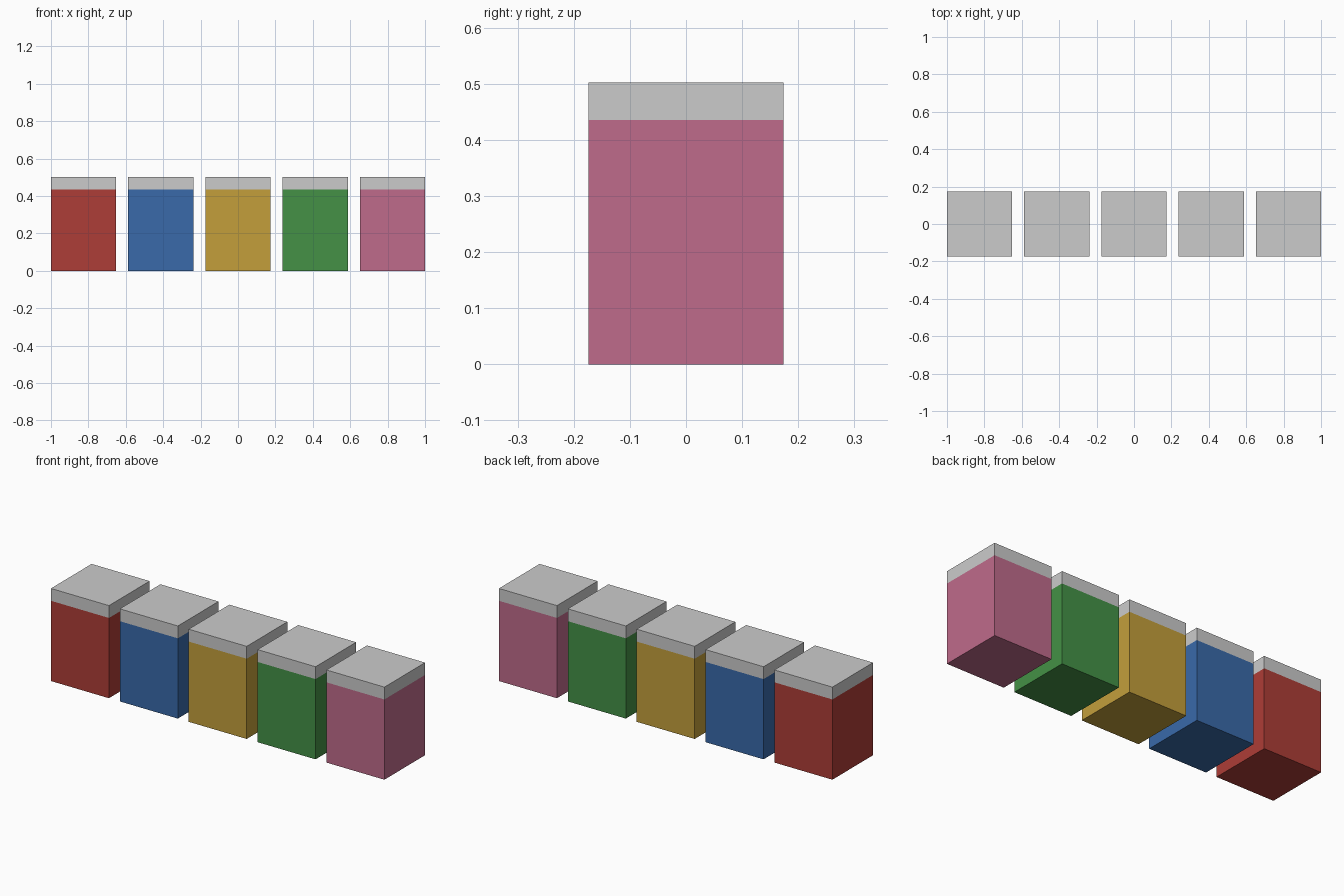
import bpy

if "Cube" in bpy.data.objects:
    bpy.data.objects.remove(bpy.data.objects["Cube"])

WIDTH, PITCH = 0.348, 0.413
BODY_TOP, LID_TOP = 0.435, 0.502

COLOURS = {
    "red": (0.42, 0.047, 0.038, 1),
    "blue": (0.041, 0.144, 0.40, 1),
    "yellow": (0.546, 0.347, 0.044, 1),
    "green": (0.058, 0.283, 0.061, 1),
    "pink": (0.52, 0.147, 0.258, 1),
}


def block(name, x, z0, z1):
    bpy.ops.mesh.primitive_cube_add(size=1, location=(x, 0, (z0 + z1) / 2))
    obj = bpy.context.object
    obj.name = name
    obj.scale = (WIDTH, WIDTH, z1 - z0)
    bpy.ops.object.transform_apply(location=False, rotation=False, scale=True)
    return obj


# Row of five bins, each with a coloured body and a flush grey lid
for i, (name, colour) in enumerate(COLOURS.items()):
    x = (i - 2) * PITCH
    body = block(f"{name}_bin_body", x, 0, BODY_TOP)
    mat = bpy.data.materials.new(f"{name}_paint")
    mat.diffuse_color = colour
    mat.use_nodes = True
    mat.node_tree.nodes["Principled BSDF"].inputs["Base Color"].default_value = mat.diffuse_color
    body.data.materials.append(mat)
    block(f"{name}_bin_lid", x, BODY_TOP, LID_TOP)
